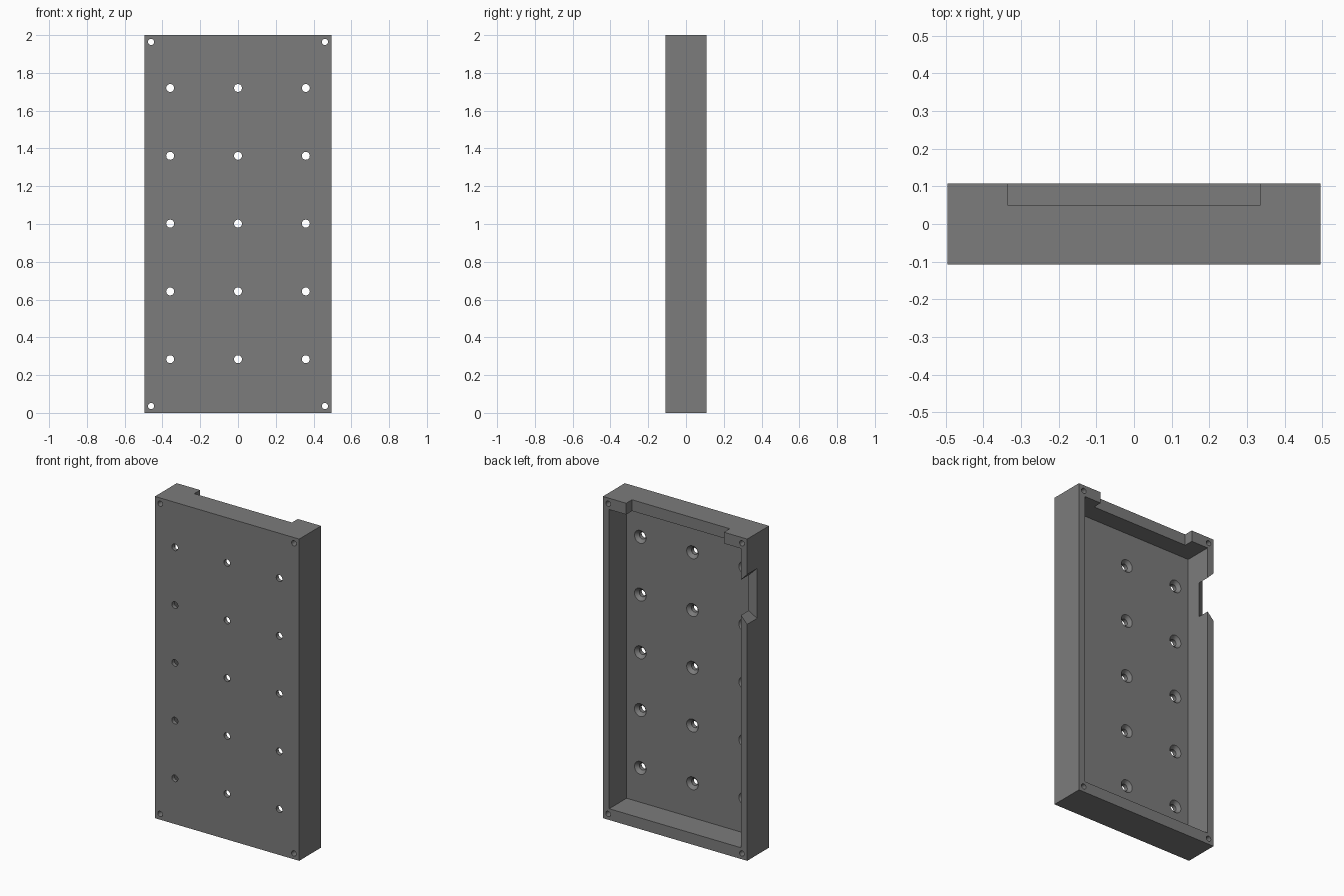
import bpy, bmesh, math
from mathutils import Vector

if "Cube" in bpy.data.objects:
    bpy.data.objects.remove(bpy.data.objects["Cube"])

W, D, H = 0.496, 0.1075, 2.0          # half width, half depth, height
WALL_X, WALL_Z, FLOOR = 0.043, 0.07, 0.044
FLOOR_Y = -D + FLOOR

grey = bpy.data.materials.new("grey plastic")
grey.diffuse_color = (0.2, 0.2, 0.2, 1)
grey.use_nodes = True
grey.node_tree.nodes["Principled BSDF"].inputs["Base Color"].default_value = grey.diffuse_color


def make_object(name, bm):
    bmesh.ops.recalc_face_normals(bm, faces=bm.faces)
    mesh = bpy.data.meshes.new(name)
    bm.to_mesh(mesh)
    bm.free()
    mesh.materials.append(grey)
    obj = bpy.data.objects.new(name, mesh)
    bpy.context.collection.objects.link(obj)
    return obj


def box(name, lo, hi):
    bm = bmesh.new()
    bmesh.ops.create_cube(bm, size=1)
    lo, hi = Vector(lo), Vector(hi)
    for v in bm.verts:
        v.co = (lo + hi) / 2 + v.co * (hi - lo)
    return make_object(name, bm)


def lathe(name, x, z, profile, sides=32):
    """Closed solid of (radius, y) rings around an axis parallel to y."""
    bm = bmesh.new()
    rings = []
    for r, y in profile:
        rings.append([bm.verts.new((x + r * math.cos(2 * math.pi * i / sides), y,
                                    z + r * math.sin(2 * math.pi * i / sides)))
                      for i in range(sides)])
    for a, b in zip(rings, rings[1:]):
        for i in range(sides):
            j = (i + 1) % sides
            bm.faces.new((a[i], a[j], b[j], b[i]))
    bm.faces.new(rings[0])
    bm.faces.new(rings[-1])
    return make_object(name, bm)


def cut(target, cutter):
    mod = target.modifiers.new("cut", 'BOOLEAN')
    mod.operation = 'DIFFERENCE'
    mod.solver = 'EXACT'
    mod.object = cutter
    bpy.context.view_layer.objects.active = target
    bpy.ops.object.modifier_apply(modifier=mod.name)
    bpy.data.objects.remove(cutter, do_unlink=True)


# Tray body, open at the back
body = box("enclosure_tray", (-W, -D, 0), (W, D, H))
cut(body, box("cavity", (-W + WALL_X, FLOOR_Y, WALL_Z),
              (W - WALL_X, D + 0.1, H - WALL_Z)))

# Wide notch in the top wall
cut(body, box("top_notch", (-0.336, 0.05, H - WALL_Z - 0.05), (0.336, D + 0.1, H + 0.1)))

# Flared port in the left wall, widening outwards
bm = bmesh.new()
for t in (-0.5, 1.5):                  # 0 = outer face, 1 = inner face
    x = -W + t * WALL_X
    for z in (1.47 + 0.045 * t, 1.78 - 0.045 * t):
        for y in (0.01 + 0.022 * t, D + 0.1):
            bm.verts.new((x, y, z))
bmesh.ops.convex_hull(bm, input=bm.verts)
cut(body, make_object("side_port", bm))

# Countersunk screw holes through the floor
for x in (-0.359, 0, 0.359):
    for row in range(5):
        z = 1.002 + (row - 2) * 0.359
        cut(body, lathe("screw_hole", x, z, [(0.021, -D - 0.05), (0.021, FLOOR_Y - 0.02),
                                             (0.04, FLOOR_Y), (0.04, FLOOR_Y + 0.01)]))

# Corner holes running the full depth
for x in (-0.46, 0.46):
    for z in (0.036, H - 0.036):
        cut(body, lathe("corner_hole", x, z, [(0.0165, -D - 0.05), (0.0165, D + 0.05)]))

# Smooth hole walls, sharp edges elsewhere
bpy.ops.object.select_all(action='DESELECT')
body.select_set(True)
bpy.context.view_layer.objects.active = body
bpy.ops.object.shade_smooth_by_angle(angle=math.radians(30))
